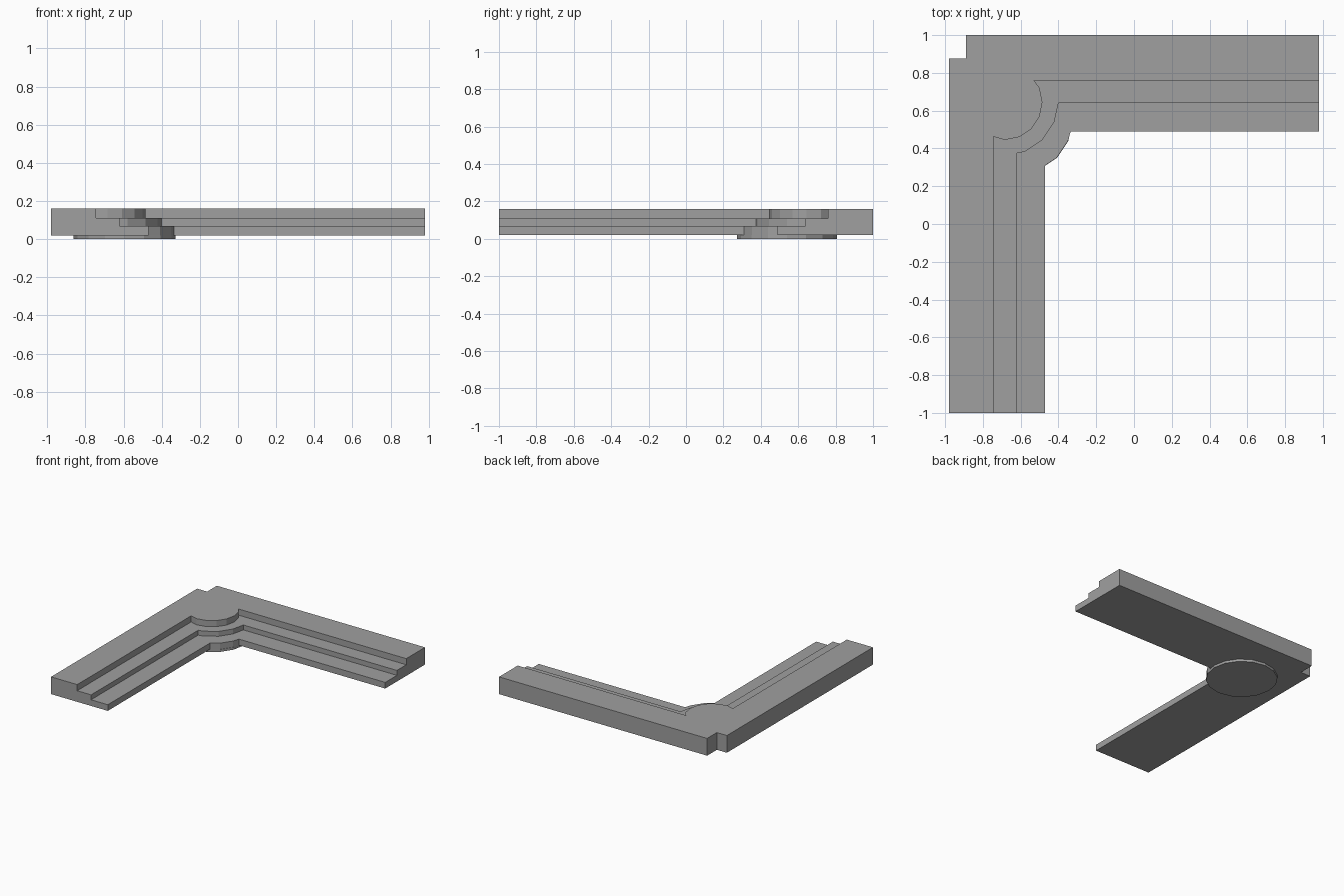
import bpy
import bmesh
from math import cos, sin, pi

cube = bpy.data.objects.get("Cube")
if cube:
    bpy.data.objects.remove(cube, do_unlink=True)

# Single plain grey
grey = bpy.data.materials.new("stone grey")
grey.use_nodes = True
colour = (0.35, 0.35, 0.35, 1)
grey.diffuse_color = colour
grey.node_tree.nodes["Principled BSDF"].inputs["Base Color"].default_value = colour

SIDES = 16
X, Y = 0.98, 1.0          # half extents
NOTCH = (-0.89, 0.875)    # cut in the outer corner


def arc(cx, cy, r, steps):
    """Points of a 16-sided circle, by step number."""
    return [(cx + r * cos(2 * pi * i / SIDES), cy + r * sin(2 * pi * i / SIDES))
            for i in steps]


def prism(name, outline, bottom, top):
    bm = bmesh.new()
    face = bm.faces.new([bm.verts.new((x, y, bottom)) for x, y in outline])
    ext = bmesh.ops.extrude_face_region(bm, geom=[face])
    verts = [v for v in ext["geom"] if isinstance(v, bmesh.types.BMVert)]
    bmesh.ops.translate(bm, verts=verts, vec=(0, 0, top - bottom))
    bmesh.ops.recalc_face_normals(bm, faces=bm.faces[:])
    mesh = bpy.data.meshes.new(name)
    bm.to_mesh(mesh)
    bm.free()
    mesh.materials.append(grey)
    obj = bpy.data.objects.new(name, mesh)
    bpy.context.collection.objects.link(obj)
    return obj


def tier(name, start, curve, end, bottom, top):
    """L-shaped slab with a rounded inner corner from start to end."""
    nx, ny = NOTCH
    outline = [(X, Y), (X, start[1]), start, *curve, end, (end[0], -Y),
               (-X, -Y), (-X, ny), (nx, ny), (nx, Y)]
    prism(name, outline, bottom, top)


# Three stepped slabs, widest at the bottom
tier("lower_step", (-0.335, 0.49), arc(-0.595, 0.54, 0.265, (-1, -2)),
     (-0.47, 0.31), 0.02, 0.07)
tier("middle_step", (-0.40, 0.64), arc(-0.69, 0.65, 0.29, (-1, -2, -3)),
     (-0.62, 0.375), 0.07, 0.11)
tier("upper_step", (-0.53, 0.76), arc(-0.685, 0.645, 0.20, (1, 0, -1, -2, -3, -4)),
     (-0.745, 0.463), 0.11, 0.16)

# Round foot under the corner
prism("corner_foot", arc(-0.595, 0.54, 0.267, range(SIDES)), 0, 0.02)
